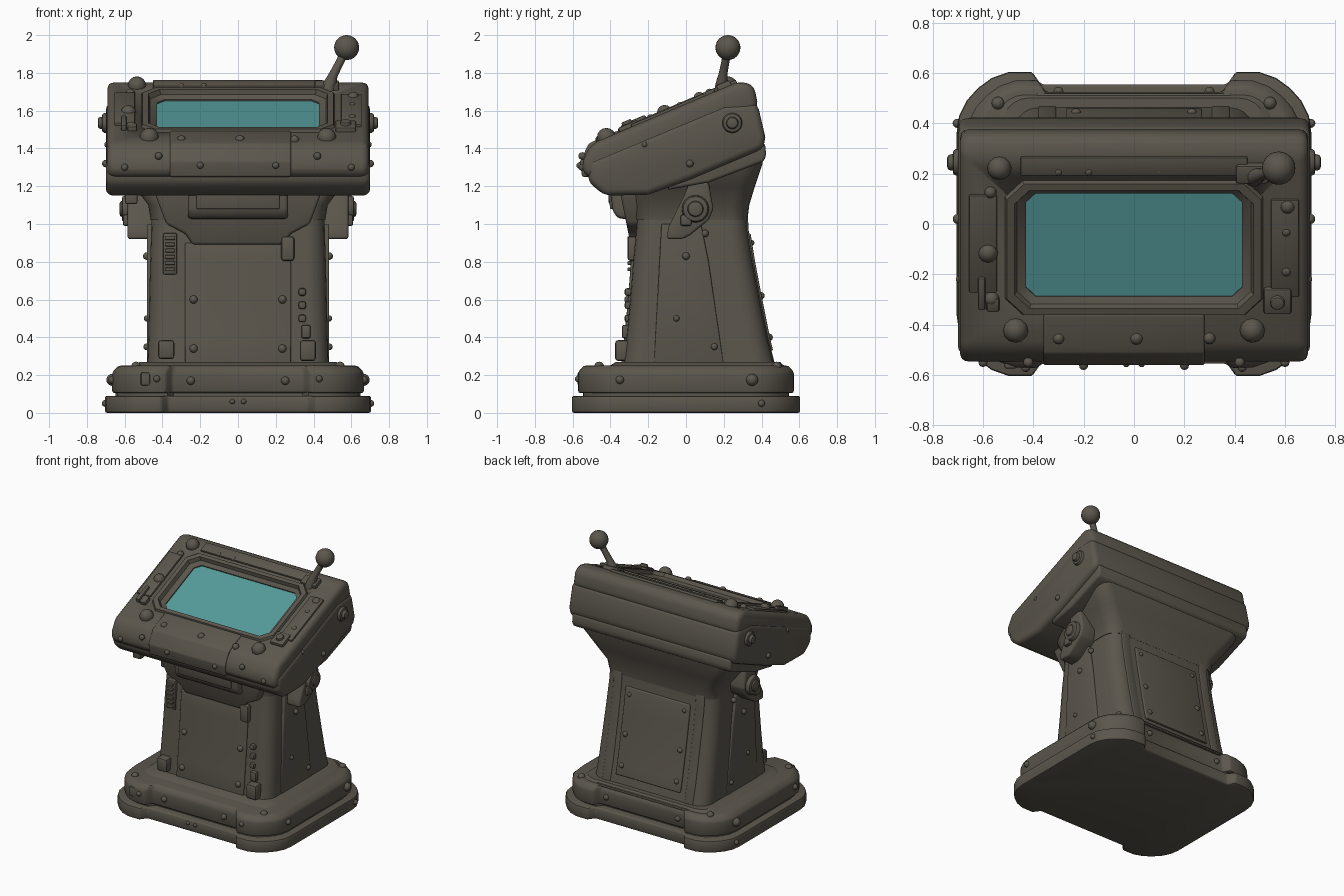
import bpy, bmesh, math
from mathutils import Vector, Matrix

def material(name, rgb):
    m = bpy.data.materials.new(name)
    m.diffuse_color = (*rgb, 1)
    return m

METAL = material("dark_brown_metal", (0.105, 0.094, 0.074))
GLASS = material("teal_screen", (0.09, 0.33, 0.33))

def finish(name, bm, bevel=0, seg=3, mat=METAL):
    bmesh.ops.recalc_face_normals(bm, faces=bm.faces)
    if bevel:
        edges = [e for e in bm.edges if len(e.link_faces) == 2 and e.calc_face_angle() > math.radians(25)]
        bmesh.ops.bevel(bm, geom=edges, offset=bevel, segments=seg, profile=0.5, affect='EDGES', clamp_overlap=True)
    me = bpy.data.meshes.new(name)
    bm.to_mesh(me)
    bm.free()
    ob = bpy.data.objects.new(name, me)
    bpy.context.collection.objects.link(ob)
    me.materials.append(mat)
    bpy.ops.object.select_all(action='DESELECT')
    ob.select_set(True)
    bpy.context.view_layer.objects.active = ob
    bpy.ops.object.shade_smooth_by_angle(angle=math.radians(38))
    return ob

def loft(name, rings, bevel=0, mat=METAL, caps=True, seg=3):
    bm = bmesh.new()
    vs = [[bm.verts.new(p) for p in r] for r in rings]
    n = len(vs[0])
    for a, b in zip(vs, vs[1:]):
        for i in range(n):
            bm.faces.new((a[i], a[(i + 1) % n], b[(i + 1) % n], b[i]))
    if caps:
        bm.faces.new(vs[0])
        bm.faces.new(vs[-1])
    return finish(name, bm, bevel, seg, mat)

def side_prism(name, yz, x0, x1, bevel=0.02):
    return loft(name, [[(x, y, z) for y, z in yz] for x in (x0, x1)], bevel)

def box(name, c, size, bevel=0.01, rot=Matrix()):
    bm = bmesh.new()
    bmesh.ops.create_cube(bm, size=1, matrix=Matrix.Translation(c) @ rot.to_4x4() @ Matrix.Diagonal((*size, 1)))
    return finish(name, bm, bevel, 2)

def disc(name, c, axis, r, h, bevel=0.012):
    bm = bmesh.new()
    rot = Vector(axis).to_track_quat('Z', 'Y').to_matrix().to_4x4()
    bmesh.ops.create_cone(bm, cap_ends=True, segments=24, radius1=r, radius2=r * 0.9, depth=h,
                          matrix=Matrix.Translation(c) @ rot)
    return finish(name, bm, bevel, 2)

def round_rect(hx, y0, y1, r, z, n=5):
    pts = []
    for cx, cy, a0 in ((hx - r, y1 - r, 0), (r - hx, y1 - r, 90), (r - hx, y0 + r, 180), (hx - r, y0 + r, 270)):
        for i in range(n + 1):
            a = math.radians(a0 + 90 * i / n)
            pts.append((cx + r * math.cos(a), cy + r * math.sin(a), z))
    return pts

# Base: two tiers with rounded corner lobes and recessed front and back
quarter = [(0.705, 0.36), (0.695, 0.43), (0.665, 0.49), (0.62, 0.54), (0.565, 0.58), (0.50, 0.603), (0.405, 0.605), (0.37, 0.555)]
half = quarter + [(-x, y) for x, y in reversed(quarter)]
lobes = half + [(-x, -y) for x, y in half]

def tier(name, sx, sy, levels, bevel):
    loft(name, [[(x * sx * k, y * sy * k, z) for x, y in lobes] for z, k in levels], bevel, seg=2)

tier("base_plate", 1, 1, [(0, 1), (0.09, 1)], 0.012)
tier("base_groove", 0.92, 0.9, [(0.07, 1), (0.13, 1)], 0)
tier("base_step", 0.945, 0.945, [(0.105, 1), (0.215, 1), (0.25, 0.95)], 0.012)
loft("column_foot", [round_rect(0.56, -0.42, 0.52, 0.12, 0.24), round_rect(0.52, -0.37, 0.50, 0.1, 0.27)])

# Column: tapered loft, concave at the back
col = [(0.22, 0.48, -0.335, 0.475), (0.4, 0.475, -0.315, 0.43), (0.6, 0.47, -0.295, 0.39), (0.8, 0.465, -0.28, 0.352),
       (0.95, 0.46, -0.265, 0.328), (1.12, 0.455, -0.255, 0.318)]
loft("column", [round_rect(hx, y0, y1, 0.10, z) for z, hx, y0, y1 in col])

def col_y(z, k):
    for a, b in zip(col, col[1:]):
        if z <= b[0]:
            return a[k] + (b[k] - a[k]) * (z - a[0]) / (b[0] - a[0])
    return col[-1][k]

def column_plate(name, k, zs, x0, x1, t):
    s = -1 if k == 2 else 1
    out = [(col_y(z, k) + s * t, z) for z in zs]
    inn = [(col_y(z, k) - s * 0.02, z) for z in reversed(zs)]
    return side_prism(name, out + inn, x0, x1, 0.006)

column_plate("front_panel", 2, [0.25, 0.4, 0.6, 0.8, 0.9], -0.28, 0.28, 0.012)
column_plate("back_panel", 3, [0.33, 0.4, 0.6, 0.8, 0.95], -0.27, 0.27, 0.014)
for s in (-1, 1):
    column_plate("back_rail", 3, [0.25, 0.4, 0.6, 0.8, 0.95, 1.05], s * 0.31, s * 0.38, 0.005)
    side_prism("side_panel", [(-0.17, 0.25), (-0.13, 1.0), (0.08, 1.0), (0.12, 0.8), (0.2, 0.25)], s * 0.42, s * 0.482, 0.006)

# Neck flaring out below the head, with front bib and box
loft("neck", [round_rect(0.462, -0.265, 0.325, 0.1, 1.02), round_rect(0.475, -0.27, 0.335, 0.1, 1.1),
              round_rect(0.55, -0.27, 0.365, 0.1, 1.2), round_rect(0.63, -0.22, 0.405, 0.1, 1.32),
              round_rect(0.64, -0.2, 0.41, 0.1, 1.38)])
bib = [(-0.44, 1.16), (-0.38, 1.0), (-0.28, 0.95), (-0.24, 0.89), (0.24, 0.89), (0.28, 0.95), (0.38, 1.0), (0.44, 1.16)]
loft("neck_bib", [[(x, y - (z - 1) * 0.2, z) for x, z in bib] for y in (-0.315, -0.2)], 0.015)
side_prism("neck_box", [(-0.40, 1.22), (-0.39, 1.07), (-0.36, 1.03), (-0.25, 1.02), (-0.25, 1.22)], -0.265, 0.265, 0.02)
side_prism("neck_box_trim", [(-0.412, 1.18), (-0.402, 1.08), (-0.38, 1.08), (-0.38, 1.18)], -0.22, 0.22, 0.006)

# Side brackets with pivot knobs
bracket = [(-0.1, 0.92), (-0.095, 0.98), (-0.01, 1.15), (0.03, 1.25), (0.12, 1.22), (0.145, 1.08), (0.12, 1.02), (0.02, 0.94), (-0.02, 0.92)]
for s in (-1, 1):
    side_prism("side_bracket", bracket, s * 0.44, s * 0.585, 0.015)
    disc("pivot_knob", (s * 0.59, 0.05, 1.08), (s, 0, 0), 0.075, 0.05)
    disc("pivot_cap", (s * 0.612, 0.05, 1.08), (s, 0, 0), 0.045, 0.03)
    box("pivot_lug", (s * 0.59, 0.0, 1.02), (0.04, 0.06, 0.06), 0.012)
    disc("head_knob_ring", (s * 0.70, 0.245, 1.535), (s, 0, 0), 0.056, 0.04)
    disc("head_knob", (s * 0.722, 0.245, 1.535), (s, 0, 0), 0.034, 0.04)
box("under_latch", (-0.565, -0.38, 1.14), (0.065, 0.06, 0.07))

# Head: lower body, rear collar and tilted top slab
side_prism("head_body", [(-0.52, 1.33), (-0.515, 1.22), (-0.43, 1.15), (-0.2, 1.155), (0.02, 1.235), (0.41, 1.40),
                         (0.42, 1.46), (0.378, 1.64), (0.2, 1.63)], -0.70, 0.70, 0.035)
side_prism("head_collar", [(-0.1, 1.18), (0.12, 1.22), (0.41, 1.33), (0.425, 1.36), (0.418, 1.43), (0.0, 1.4)], -0.665, 0.665, 0.025)
slab = side_prism("head_top", [(-0.50, 1.425), (-0.553, 1.33), (-0.54, 1.25), (-0.46, 1.245), (0.385, 1.61), (0.36, 1.735), (0.285, 1.757)],
                  -0.692, 0.692, 0.045)
side_prism("head_front_plate", [(-0.485, 1.44), (-0.515, 1.425), (-0.562, 1.33), (-0.55, 1.25), (-0.4, 1.25), (-0.35, 1.48), (-0.36, 1.495)],
           -0.36, 0.28, 0.012)

# Coordinates on the tilted control face
TILT = Matrix.Rotation(math.atan(0.427), 3, 'X')
ORIGIN = Vector((0, -0.095, 1.598))
def face(u, v, h=0):
    return ORIGIN + TILT @ Vector((u, v, h))
def octagon(a, b, c, h):
    q = [(a, -b + c), (a, b - c), (a - c, b), (c - a, b), (-a, b - c), (-a, c - b), (c - a, -b), (a - c, -b)]
    return [face(u, v, h) for u, v in q]

# Recessed screen with raised chamfered frame
cutter = loft("screen_cutter", [octagon(0.475, 0.262, 0.06, h) for h in (-0.05, 0.1)])
cutter.hide_render = True
cutter.display_type = 'WIRE'
cut = slab.modifiers.new("screen_recess", 'BOOLEAN')
cut.object, cut.operation, cut.solver = cutter, 'DIFFERENCE', 'EXACT'
loft("screen_frame", [octagon(0.515, 0.292, 0.07, -0.01), octagon(0.505, 0.282, 0.068, 0.016), octagon(0.475, 0.255, 0.06, 0.016),
                      octagon(0.465, 0.248, 0.056, -0.012), octagon(0.43, 0.223, 0.04, -0.03), octagon(0.43, 0.223, 0.04, -0.05)], caps=False)
loft("screen", [octagon(0.432, 0.225, 0.04, h) for h in (-0.045, -0.038)], mat=GLASS)

# Control-face plates, dials and small blocks
for name, u, v, su, sv in (("rear_strip", 0, 0.355, 0.9, 0.08), ("left_strip", -0.6, 0.02, 0.11, 0.42), ("right_strip", 0.6, 0.0, 0.11, 0.42)):
    box(name, face(u, v, 0.002), (su, sv, 0.02), 0.006, TILT)
for name, u, v, su, sv, h in (("toggle_block", 0.57, -0.225, 0.11, 0.11, 0.045), ("stick_mount", 0.47, 0.325, 0.13, 0.08, 0.05),
                              ("left_handle", -0.605, -0.19, 0.03, 0.14, 0.06), ("left_slot", -0.56, -0.24, 0.05, 0.06, 0.05)):
    box(name, face(u, v, 0), (su, sv, h), 0.01, TILT)
disc("toggle_button", face(0.57, -0.225, 0.025), TILT.col[2], 0.03, 0.03, 0.006)

# Joystick
path = [((0.475, 0.19, 1.70), 0.042), ((0.488, 0.19, 1.745), 0.033), ((0.505, 0.195, 1.79), 0.024), ((0.53, 0.205, 1.84), 0.022), ((0.57, 0.22, 1.92), 0.022)]
tilt = Matrix.Rotation(math.radians(25), 3, 'Y')
loft("joystick_stem", [[Vector(c) + tilt @ Vector((r * math.cos(a), r * math.sin(a), 0)) for a in (i * math.tau / 14 for i in range(14))]
                       for c, r in path])
bm = bmesh.new()
bmesh.ops.create_uvsphere(bm, u_segments=24, v_segments=16, radius=0.066, matrix=Matrix.Translation((0.575, 0.222, 1.934)))
finish("joystick_ball", bm)

# Column fittings: vents, latches and boxes
for i in range(6):
    box("vent_rib", (-0.36, -0.285, 0.76 + 0.033 * i), (0.055, 0.05, 0.02), 0.006)
box("vent_plate", (-0.36, -0.27, 0.843), (0.075, 0.05, 0.22))
box("front_latch", (0.263, -0.285, 0.87), (0.07, 0.05, 0.13), 0.015)
box("left_box", (-0.38, -0.33, 0.335), (0.085, 0.09, 0.10), 0.015)
box("right_box", (0.37, -0.33, 0.33), (0.085, 0.09, 0.11), 0.015)
box("right_box_upper", (0.36, -0.31, 0.43), (0.05, 0.06, 0.07))
for z in (0.5, 0.57, 0.64):
    box("right_stud", (0.34, -0.305, z), (0.04, 0.04, 0.04), 0.012)
box("base_front_clip", (-0.49, -0.555, 0.18), (0.05, 0.04, 0.07))
box("base_back_bar", (0, 0.5, 0.245), (0.78, 0.04, 0.02), 0.008)

# Rivets and dome buttons, all in one mesh
rivets = [(face(u, v), r) for u, v, r in (
    (-0.535, 0.345, 0.048), (-0.47, -0.355, 0.05), (0.47, -0.355, 0.05), (-0.58, -0.02, 0.04), (-0.565, -0.22, 0.03),
    (0.61, 0.18, 0.03), (0.605, 0.07, 0.02), (0.605, -0.1, 0.022), (-0.57, 0.24, 0.024), (-0.18, 0.33, 0.018), (-0.3, 0.33, 0.018),
    (0.1, 0.33, 0.014), (0.01, -0.39, 0.026), (0.3, -0.39, 0.024), (-0.3, -0.39, 0.024))]
for s in (-1, 1):
    rivets += [(Vector(p), r) for p, r in (
        ((s * 0.235, col_y(0.6, 2) - 0.01, 0.6), 0.022), ((s * 0.235, col_y(0.34, 2) - 0.01, 0.34), 0.022),
        ((s * 0.23, col_y(0.4, 3) + 0.01, 0.4), 0.02), ((s * 0.23, col_y(0.62, 3) + 0.01, 0.62), 0.02),
        ((s * 0.23, col_y(0.9, 3) + 0.01, 0.9), 0.016), ((s * 0.47, 0.1, 0.95), 0.02), ((s * 0.483, 0.0, 0.83), 0.02),
        ((s * 0.483, -0.05, 0.5), 0.016), ((s * 0.483, 0.15, 0.35), 0.018), ((s * 0.665, 0.35, 0.175), 0.032),
        ((s * 0.665, -0.35, 0.175), 0.022), ((s * 0.703, 0.4, 0.05), 0.018), ((s * 0.25, -0.525, 0.17), 0.022),
        ((s * 0.43, -0.57, 0.18), 0.018), ((s * 0.3, 0.525, 0.17), 0.02), ((s * 0.54, 0.48, 0.245), 0.026),
        ((s * 0.54, -0.46, 0.245), 0.026), ((s * 0.70, 0.02, 1.32), 0.02), ((s * 0.692, -0.22, 1.42), 0.016),
        ((s * 0.42, -0.55, 1.36), 0.02), ((s * 0.6, -0.55, 1.3), 0.018), ((s * 0.2, -0.562, 1.31), 0.018), ((s * 0.03, -0.555, 0.06), 0.014))]
bm = bmesh.new()
for p, r in rivets:
    bmesh.ops.create_uvsphere(bm, u_segments=12, v_segments=8, radius=r, matrix=Matrix.Translation(p))
finish("rivets", bm)
